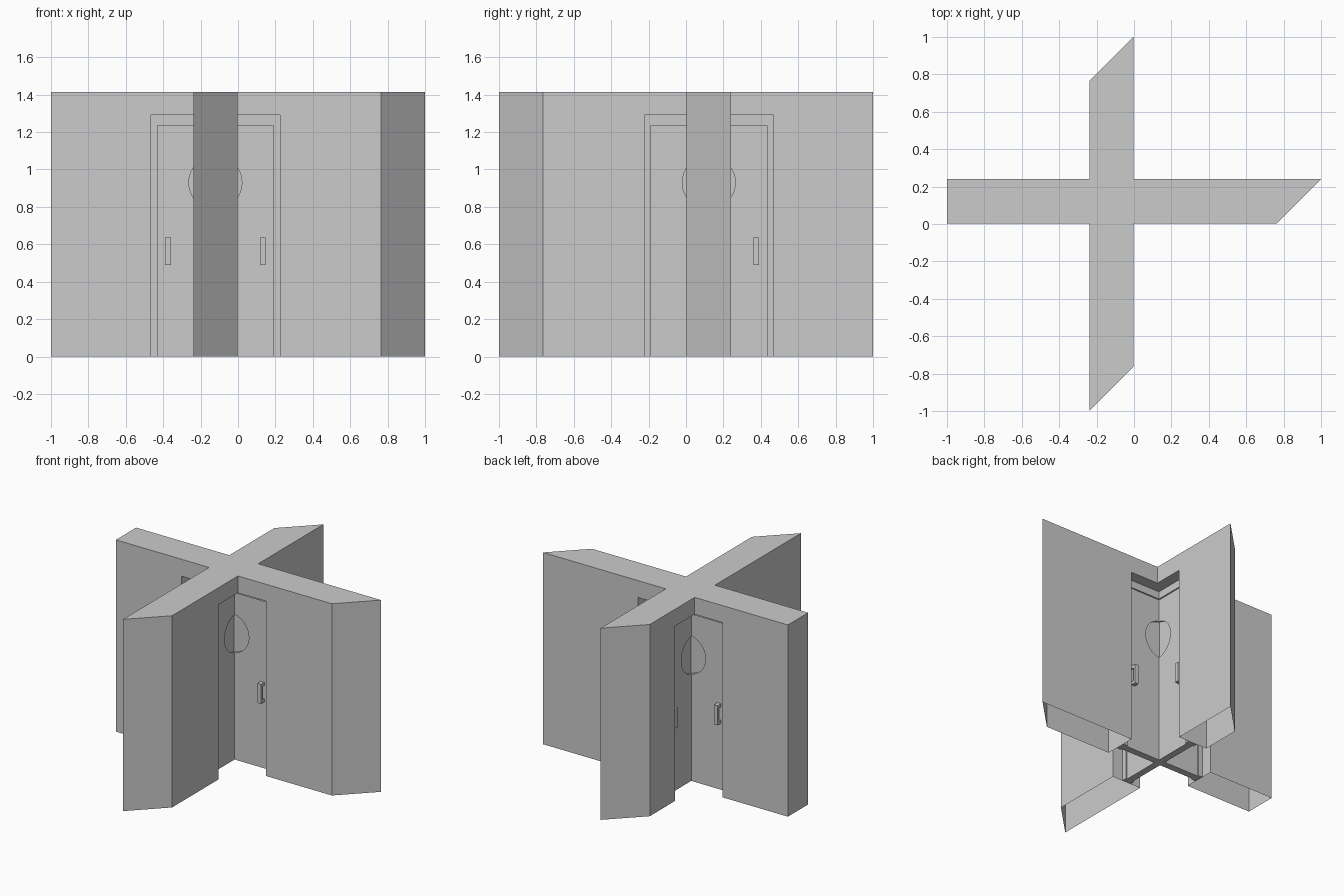
import bpy, bmesh
from math import radians, cos, sin, pi

if "Cube" in bpy.data.objects:
    bpy.data.objects.remove(bpy.data.objects["Cube"])

CX, CY = -0.121, 0.122      # crossing point of the walls
HALF, TOP = 0.118, 1.415    # wall half thickness and height
OPEN, OPEN_Z = 0.345, 1.29  # doorway half width and height
DOOR, DOOR_Z = 0.31, 1.235  # door half width and height
WIN_R, WIN_Z = 0.142, 0.93  # round window


def prism(name, pts, t, loc=(0, 0, 0), rot=(0, 0, 0)):
    """Profile in the local XZ plane, extruded symmetrically along Y by t."""
    bm = bmesh.new()
    face = bm.faces.new([bm.verts.new((x, -t / 2, z)) for x, z in pts])
    res = bmesh.ops.extrude_face_region(bm, geom=[face])
    new = [v for v in res["geom"] if isinstance(v, bmesh.types.BMVert)]
    bmesh.ops.translate(bm, verts=new, vec=(0, t, 0))
    bmesh.ops.recalc_face_normals(bm, faces=bm.faces)
    me = bpy.data.meshes.new(name)
    bm.to_mesh(me)
    bm.free()
    ob = bpy.data.objects.new(name, me)
    bpy.context.collection.objects.link(ob)
    ob.location, ob.rotation_euler = loc, rot
    return ob


def rect(x0, x1, z0, z1):
    return [(x0, z0), (x1, z0), (x1, z1), (x0, z1)]


def cut(ob, cutter):
    """Apply a boolean difference and remove the cutter."""
    mod = ob.modifiers.new("cut", 'BOOLEAN')
    mod.operation, mod.solver, mod.object = 'DIFFERENCE', 'EXACT', cutter
    bpy.context.view_layer.objects.active = ob
    bpy.ops.object.modifier_apply(modifier=mod.name)
    bpy.data.objects.remove(cutter)


# Crossing walls, three ends mitred, with the doorway cut out of the middle
x0, x1, y0, y1 = CX - HALF, CX + HALF, CY - HALF, CY + HALF
w = 2 * HALF
plan = [(x0, -1), (x1, w - 1), (x1, y0), (1 - w, y0), (1, y1), (x1, y1),
        (x1, 1), (x0, 1 - w), (x0, y1), (-1, y1), (-1, y0), (x0, y0)]
walls = prism("walls", plan, TOP)
for v in walls.data.vertices:   # lay the plan flat
    x, y, z = v.co
    v.co = (x, z, y + TOP / 2)
walls.data.flip_normals()
cut(walls, prism("doorway_cutter", rect(-OPEN, OPEN, -0.5, OPEN_Z), 2 * OPEN, (CX, CY, 0)))

# Wall arms are hollow and open underneath
bm = bmesh.new()
bm.from_mesh(walls.data)
floor = [f for f in bm.faces if f.calc_center_median().z < 0.001]
bmesh.ops.delete(bm, geom=floor, context='FACES')
bm.to_mesh(walls.data)
bm.free()

# Two crossing sets of frame, door leaf and window pane
circle = [(WIN_R * cos(i * pi / 16), WIN_Z + WIN_R * sin(i * pi / 16)) for i in range(32)]
frame_profile = [(-OPEN, 0), (-DOOR, 0), (-DOOR, DOOR_Z), (DOOR, DOOR_Z),
                 (DOOR, 0), (OPEN, 0), (OPEN, OPEN_Z), (-OPEN, OPEN_Z)]
for i in range(2):
    place = ((CX, CY, 0), (0, 0, radians(90 * i)))
    prism(f"door_frame_{i}", frame_profile, 0.07, *place)
    leaf = prism(f"door_leaf_{i}", rect(-DOOR, DOOR, 0, DOOR_Z), 0.05, *place)
    cut(leaf, prism("window_cutter", circle, 0.2, *place))
    prism(f"window_pane_{i}", circle, 0.026, *place)

# Pull handles on both faces of the east, north and west leaves
pull = [(0, 0.49), (0.04, 0.49), (0.04, 0.635), (0, 0.635),
        (0, 0.612), (0.023, 0.612), (0.023, 0.513), (0, 0.513)]
for k in range(3):
    a = radians(90 * k)
    for s in (-1, 1):
        n = a + s * pi / 2
        prism(f"door_handle_{k}_{'a' if s < 0 else 'b'}", pull, 0.03,
              (CX + 0.253 * cos(a) + 0.024 * cos(n), CY + 0.253 * sin(a) + 0.024 * sin(n), 0),
              (0, 0, n))
